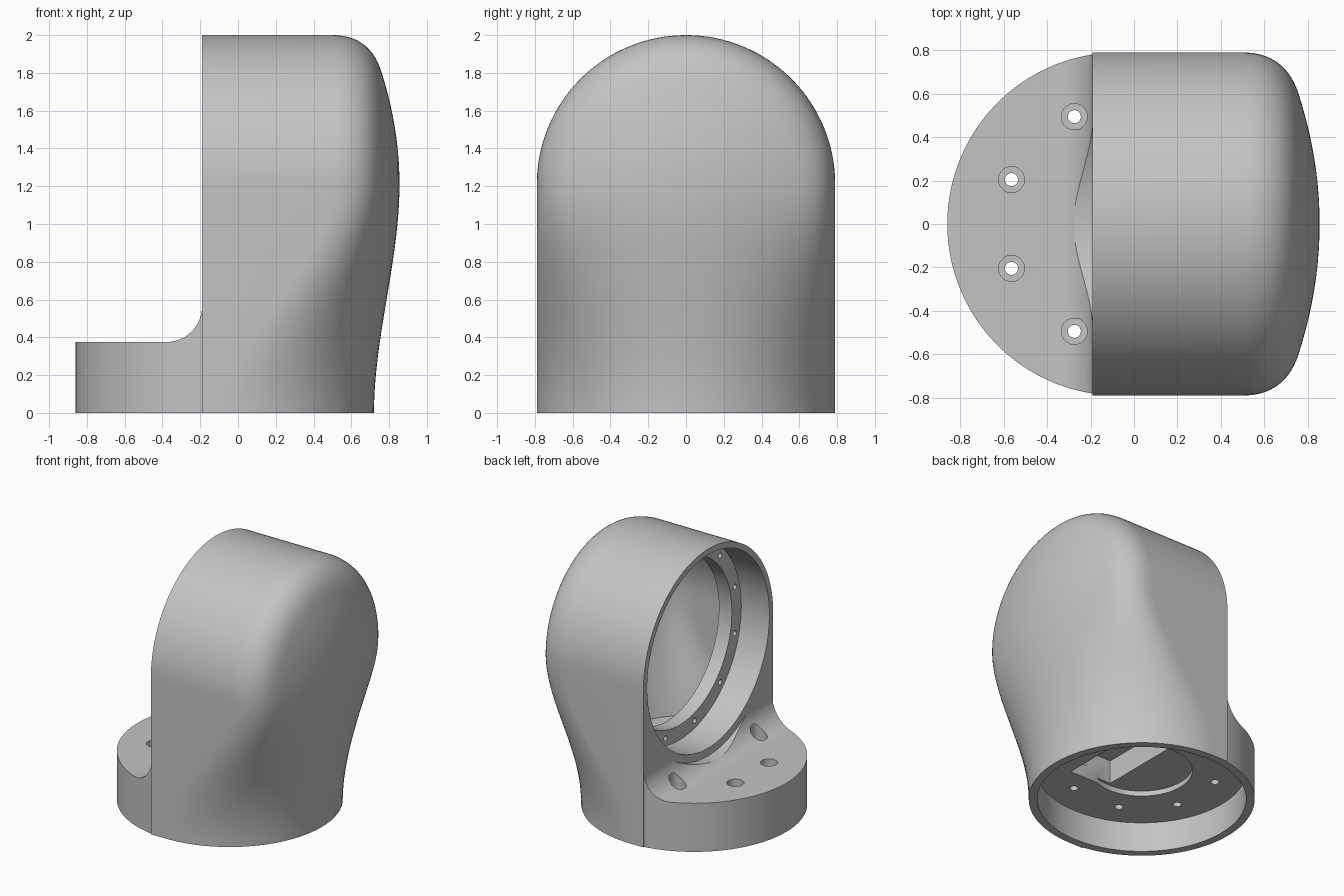
import bpy, bmesh, math
from mathutils import Matrix, Vector

old = bpy.data.objects.get("Cube")
if old:
    bpy.data.objects.remove(old, do_unlink=True)

R = 0.79          # outer radius of foot and hood
FOOT_X = -0.07    # foot axis
AXIS_Z = 1.21     # height of the horizontal bore axis
FACE_X = -0.19    # open face of the hood

grey = bpy.data.materials.new("plain grey")
grey.use_nodes = True
grey.diffuse_color = (0.55, 0.55, 0.55, 1)
grey.node_tree.nodes["Principled BSDF"].inputs["Base Color"].default_value = (0.55, 0.55, 0.55, 1)


def finish(bm, name):
    bmesh.ops.recalc_face_normals(bm, faces=bm.faces)
    mesh = bpy.data.meshes.new(name)
    bm.to_mesh(mesh)
    bm.free()
    mesh.materials.append(grey)
    ob = bpy.data.objects.new(name, mesh)
    bpy.context.collection.objects.link(ob)
    return ob


def combine(target, tool, operation="DIFFERENCE"):
    tool.hide_render = True
    mod = target.modifiers.new("cut", "BOOLEAN")
    mod.operation = operation
    mod.solver = "EXACT"
    mod.object = tool
    bpy.context.view_layer.objects.active = target
    bpy.ops.object.modifier_apply(modifier=mod.name)
    bpy.data.objects.remove(tool, do_unlink=True)


def cylinder(name, radius, start, end, segments=96):
    a, b = Vector(start), Vector(end)
    turn = (b - a).to_track_quat("Z", "Y").to_matrix().to_4x4()
    bm = bmesh.new()
    bmesh.ops.create_cone(bm, cap_ends=True, segments=segments, radius1=radius, radius2=radius,
                          depth=(b - a).length, matrix=Matrix.Translation((a + b) / 2) @ turn)
    return finish(bm, name)


def bore(name, radius, x0, x1):
    return cylinder(name, radius, (x0, 0, AXIS_Z), (x1, 0, AXIS_Z), 128)


def box(name, low, high):
    bm = bmesh.new()
    low, high = Vector(low), Vector(high)
    size = Matrix.Diagonal(high - low).to_4x4()
    bmesh.ops.create_cube(bm, size=1, matrix=Matrix.Translation((low + high) / 2) @ size)
    return finish(bm, name)


def dome_profile():
    """Half profile as (x, r), from the dome's middle out to the straight side."""
    pts = [(0.855 - 0.27 * r * r, r) for r in (0.06 * i for i in range(11))]
    (ax, ar), (bx, br), (cx, cr) = pts[-1], (0.697, R), (0.5, R)
    for i in range(1, 15):
        t = i / 14
        u = 1 - t
        pts.append((u * u * ax + 2 * u * t * bx + t * t * cx, u * u * ar + 2 * u * t * br + t * t * cr))
    return pts


def hood(name, inset, x0):
    """Domed hood on top, flowing down into the round foot."""
    rad = R - inset
    half = [(x - inset, r * rad / R) for x, r in dome_profile()] + [(x0, rad)]
    full = [(x, -r) for x, r in reversed(half[1:])] + half
    bm = bmesh.new()

    def skin(rows):
        rows = [[bm.verts.new(p) for p in row] for row in rows]
        for a, b in zip(rows, rows[1:]):
            for i in range(len(a) - 1):
                bm.faces.new((a[i], a[i + 1], b[i + 1], b[i]))
        return rows

    # lower loft from the foot circle to the dome section
    rows = []
    steps = 28
    for k in range(steps + 1):
        t = k / steps
        w = t * t * (3 - 2 * t)
        row = []
        for i, (x, y) in enumerate(full):
            if 0 < i < len(full) - 1:
                circle = FOOT_X + math.sqrt(max(0, rad * rad - y * y))
                x = circle + (x - circle) * w
            row.append((x, y, AXIS_Z * t))
        rows.append(row)
    bottom = skin(rows)[0]
    bm.faces.new(bottom)
    # upper half turned about the bore axis
    turns = [math.pi * k / 64 for k in range(65)]
    skin([[(x, r * math.cos(a), AXIS_Z + r * math.sin(a)) for x, r in half] for a in turns])
    bmesh.ops.remove_doubles(bm, verts=bm.verts, dist=0.00005)
    bmesh.ops.holes_fill(bm, edges=[e for e in bm.edges if e.is_boundary], sides=0)
    return finish(bm, name)


# foot with a rounded step up to the hood
arc = [math.radians(90 * i / 16) for i in range(17)]
step = [(-1, 0), (-0.1, 0), (-0.1, 0.565)]
step += [(-0.38 + 0.19 * math.cos(a), 0.565 - 0.19 * math.sin(a)) for a in arc] + [(-1, 0.375)]
bm = bmesh.new()
side = bm.faces.new([bm.verts.new((x, -1, z)) for x, z in step])
grown = bmesh.ops.extrude_face_region(bm, geom=[side])
bmesh.ops.translate(bm, vec=(0, 2, 0), verts=[v for v in grown["geom"] if isinstance(v, bmesh.types.BMVert)])
foot = finish(bm, "foot")
combine(foot, cylinder("foot_round", R, (FOOT_X, 0, -0.1), (FOOT_X, 0, 1), 160), "INTERSECT")

housing = hood("elbow_housing", 0, FACE_X)
combine(housing, foot, "UNION")

# clearance, wide bore and flange opening along the horizontal axis
combine(housing, bore("clearance", 0.805, -1.2, FACE_X - 0.0005))
combine(housing, bore("wide_bore", 0.745, -0.5, 0.05))
combine(housing, bore("flange_opening", 0.63, -0.3, 0.22))

# hollow behind the flange
hollow = hood("hollow", 0.06, -0.25)
combine(hollow, box("hollow_limits", (0.16, -1, 0.33), (1.2, 1, 2.2)), "INTERSECT")
combine(housing, hollow)

# recess under the foot, centre hole and channel into the hollow
combine(housing, cylinder("foot_recess", 0.73, (FOOT_X, 0, -0.1), (FOOT_X, 0, 0.23), 128))
combine(housing, cylinder("centre_hole", 0.355, (FOOT_X, 0, 0.1), (FOOT_X, 0, 0.27), 80))
combine(housing, box("channel", (-0.06, -0.33, 0.2), (0.3, 0.33, 0.45)))

# twelve flange screw holes
for k in range(12):
    a = math.radians(15 + 30 * k)
    y, z = 0.69 * math.cos(a), AXIS_Z + 0.69 * math.sin(a)
    combine(housing, cylinder("flange_hole", 0.02, (0, y, z), (0.12, y, z), 16))

# eight foot screw holes, counterbored where the foot is open above
for k in range(8):
    a = math.radians(22.5 + 45 * k)
    x, y = FOOT_X + 0.535 * math.cos(a), 0.535 * math.sin(a)
    is_open = x < FACE_X
    combine(housing, cylinder("foot_hole", 0.03, (x, y, 0.1), (x, y, 0.7 if is_open else 0.4), 24))
    if is_open:
        combine(housing, cylinder("counterbore", 0.06, (x, y, 0.3), (x, y, 0.7), 32))

bpy.ops.object.select_all(action="DESELECT")
housing.select_set(True)
bpy.context.view_layer.objects.active = housing
bpy.ops.object.shade_smooth_by_angle(angle=math.radians(30))
